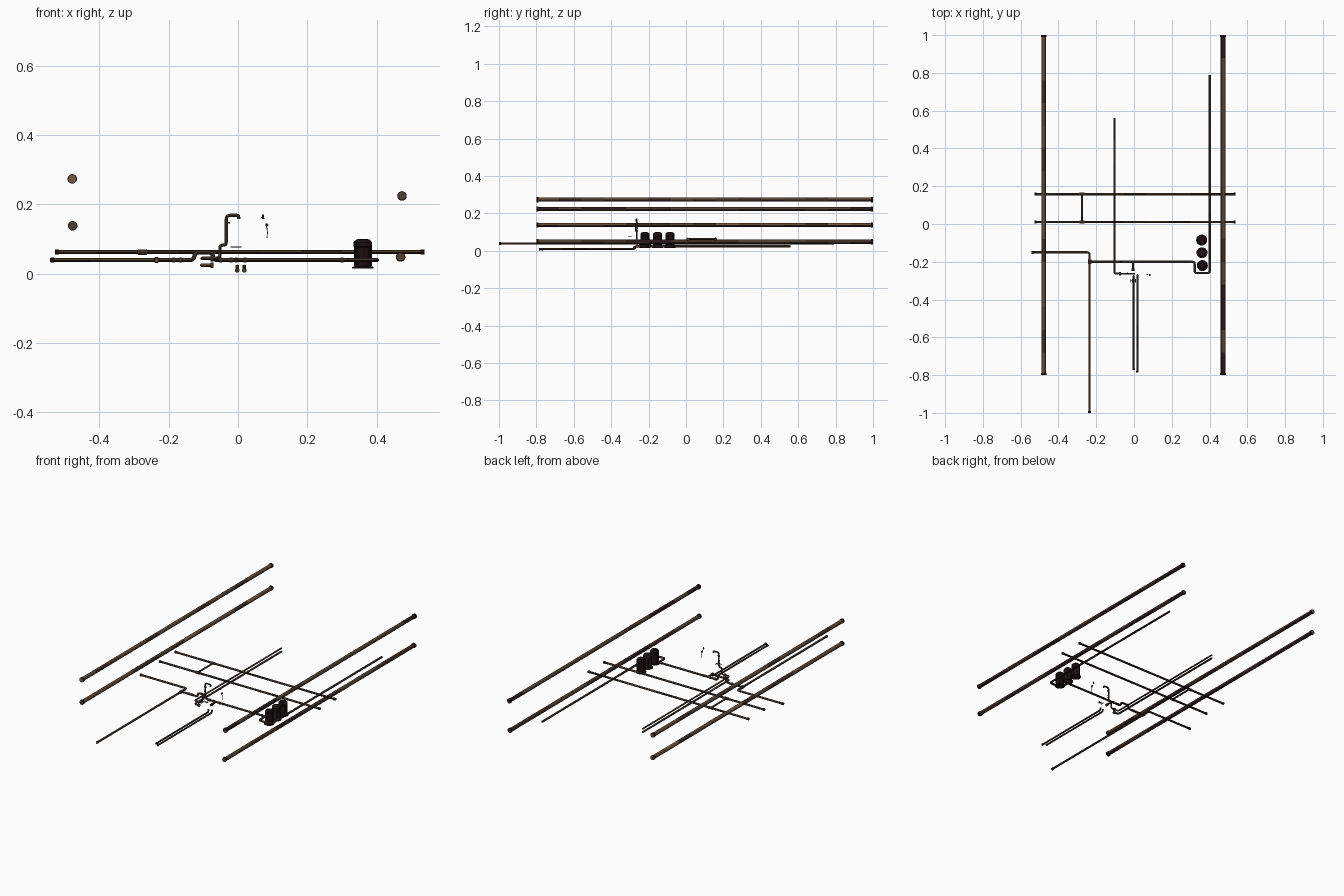
import bpy, math, random
from mathutils import Vector

if "Cube" in bpy.data.objects:
    bpy.data.objects.remove(bpy.data.objects["Cube"])

random.seed(4)


def mat(name, c):
    m = bpy.data.materials.new(name)
    m.diffuse_color = (*c, 1)
    m.use_nodes = True
    m.node_tree.nodes["Principled BSDF"].inputs["Base Color"].default_value = m.diffuse_color
    return m


RUST = mat("rust brown", (0.19, 0.1, 0.05))
BROWN = mat("mid brown", (0.115, 0.065, 0.035))
OLIVE = mat("olive brown", (0.075, 0.053, 0.033))
UMBER = mat("umber", (0.045, 0.025, 0.016))
DARK = mat("dark iron", (0.02, 0.009, 0.009))
BLACK = mat("black iron", (0.011, 0.004, 0.005))


def route(pts, bend):
    """Round the corners and split the straights for rust patches."""
    pts = [Vector(p) for p in pts]
    out = [pts[0]]
    for a, b, c in zip(pts, pts[1:], pts[2:]):
        d1, d2 = (a - b), (c - b)
        r = min(bend, d1.length * 0.48, d2.length * 0.48)
        p, q = b + d1.normalized() * r, b + d2.normalized() * r
        for i in range(6):
            t = i / 5
            out.append(p * (1 - t) ** 2 + b * 2 * t * (1 - t) + q * t * t)
    out.append(pts[-1])
    full = [out[0]]
    for a, b in zip(out, out[1:]):
        n = max(1, round((b - a).length / 0.06))
        full += [a.lerp(b, (i + 1) / n) for i in range(n)]
    return full


def pipe(name, pts, r, mats, bend=0.014, sides=16, cap=None):
    """Tube along a path: rusty patches on top, dark iron underneath."""
    path = route(pts, bend)
    cu = bpy.data.curves.new(name, 'CURVE')
    cu.dimensions = '3D'
    cu.bevel_depth = r
    cu.bevel_resolution = sides // 4 - 2
    cu.use_fill_caps = True
    sp = cu.splines.new('POLY')
    sp.points.add(len(path) - 1)
    for p, v in zip(sp.points, path):
        p.co = (*v, 1)
    ob = bpy.data.objects.new(name, cu)
    bpy.context.collection.objects.link(ob)
    bpy.ops.object.select_all(action='DESELECT')
    ob.select_set(True)
    bpy.context.view_layer.objects.active = ob
    bpy.ops.object.convert(target='MESH')
    ob = bpy.context.object
    ob.data.materials.clear()
    n = len(mats)
    for m in mats + [UMBER, DARK]:
        ob.data.materials.append(m)
    axis = 0 if abs(pts[0][0] - pts[1][0]) > 0.2 else 1
    patch = {}
    for f in ob.data.polygons:
        key = round(f.center[axis] / 0.12)
        if len(f.vertices) > 4:
            f.material_index = n
        elif f.normal.z < -0.25:
            f.material_index = patch.setdefault(('under', key), random.choice((n, n + 1, n + 1)))
        else:
            f.material_index = patch.setdefault(key, random.randrange(n))
    bpy.ops.object.shade_smooth_by_angle(angle=math.radians(40))
    # end collars
    if cap:
        for i, (e, q) in enumerate(((path[0], path[1]), (path[-1], path[-2]))):
            d = (q - e).normalized()
            rod(f"{name}_collar_{i}", e + d * 0.0005, e + d * 0.011, cap, BLACK)
    return ob


def rod(name, a, b, r, m, sides=20):
    a, b = Vector(a), Vector(b)
    d = b - a
    bpy.ops.mesh.primitive_cylinder_add(vertices=sides, radius=r, depth=d.length, location=(a + b) / 2)
    ob = bpy.context.object
    ob.rotation_euler = d.to_track_quat('Z', 'Y').to_euler()
    ob.name = name
    ob.data.materials.append(m)
    bpy.ops.object.shade_smooth_by_angle(angle=math.radians(40))
    return ob


def lathe(name, prof, loc, m, n=24):
    vs = [(r * math.cos(k * math.tau / n), r * math.sin(k * math.tau / n), z) for r, z in prof for k in range(n)]
    fs = [(i * n + k, i * n + (k + 1) % n, (i + 1) * n + (k + 1) % n, (i + 1) * n + k)
          for i in range(len(prof) - 1) for k in range(n)]
    fs += [tuple(range(n))[::-1], tuple(range((len(prof) - 1) * n, len(prof) * n))]
    me = bpy.data.meshes.new(name)
    me.from_pydata(vs, [], fs)
    me.materials.append(m)
    ob = bpy.data.objects.new(name, me)
    ob.location = loc
    bpy.context.collection.objects.link(ob)
    bpy.context.view_layer.objects.active = ob
    bpy.ops.object.select_all(action='DESELECT')
    ob.select_set(True)
    bpy.ops.object.shade_smooth_by_angle(angle=math.radians(35))


LEFT = [RUST, BROWN, BROWN, OLIVE, UMBER]
RIGHT = [OLIVE, UMBER, OLIVE, UMBER, DARK]
THIN = [BROWN, RUST, OLIVE]

# four long mains
for nm, x, z, ms in (("main_left_upper", -0.478, 0.273, LEFT), ("main_left_lower", -0.477, 0.138, LEFT),
                     ("main_right_upper", 0.473, 0.224, RIGHT), ("main_right_lower", 0.469, 0.048, RIGHT)):
    pipe(nm, [(x, -0.8, z), (x, 1, z)], 0.0115, ms, sides=20, cap=0.0138)

# cross pipes with the short link between them
for nm, y in (("cross_pipe_back", 0.158), ("cross_pipe_front", 0.01)):
    pipe(nm, [(-0.528, y, 0.062), (0.538, y, 0.062)], 0.006, [BROWN, OLIVE, UMBER], cap=0.0075)
    rod(nm + "_tee", (-0.288, y, 0.062), (-0.262, y, 0.062), 0.0078, UMBER)
pipe("cross_link", [(-0.275, 0.01, 0.062), (-0.275, 0.158, 0.062)], 0.005, THIN)

# left waste pipe
pipe("left_corner_pipe", [(-0.542, -0.15, 0.039), (-0.235, -0.15, 0.039), (-0.235, -1, 0.039)],
     0.006, [RUST, BROWN, BROWN], cap=0.0075)
rod("left_corner_tee", (-0.235, -0.212, 0.039), (-0.235, -0.188, 0.039), 0.009, UMBER)

# feed pipe hopping over the supplies and looping round the canisters
pipe("feed_pipe", [(-0.235, -0.2, 0.039), (-0.128, -0.2, 0.039), (-0.124, -0.2, 0.061), (-0.074, -0.2, 0.061),
                   (-0.07, -0.2, 0.039), (0.321, -0.2, 0.039), (0.321, -0.26, 0.039), (0.401, -0.26, 0.039),
                   (0.401, 0.79, 0.039)], 0.006, [BROWN, OLIVE, OLIVE, UMBER])
for i, x in enumerate((-0.185, -0.165, -0.05, -0.02, 0.02, 0.3)):
    rod(f"feed_collar_{i}", (x - 0.004, -0.2, 0.039), (x + 0.004, -0.2, 0.039), 0.0076, UMBER)
pipe("feed_branch", [(-0.005, -0.2, 0.039), (-0.005, -0.245, 0.039)], 0.005, [OLIVE])
rod("branch_end", (-0.005, -0.235, 0.039), (-0.005, -0.25, 0.039), 0.0075, DARK)

# two supply pipes, the upper one ending in the tap
pipe("supply_upper", [(-0.104, 0.56, 0.044), (-0.104, -0.263, 0.044), (-0.052, -0.263, 0.044),
                      (-0.052, -0.263, 0.082), (-0.034, -0.263, 0.082), (-0.034, -0.263, 0.168),
                      (0.002, -0.263, 0.168), (0.002, -0.263, 0.157)], 0.0046, THIN, bend=0.012)
pipe("supply_lower", [(-0.104, 0.56, 0.024), (-0.104, -0.263, 0.024), (-0.07, -0.263, 0.024)], 0.0055, THIN)
for i, z in enumerate((0.044, 0.024)):
    rod(f"supply_collar_{i}", (-0.08, -0.263, z), (-0.07, -0.263, z), 0.0085, UMBER)
for i, z in enumerate((0.105, 0.12, 0.147)):
    rod(f"tap_collar_{i}", (-0.034, -0.263, z - 0.003), (-0.034, -0.263, z + 0.003), 0.0055, UMBER)
rod("tap_handle", (-0.034, -0.263, 0.147), (-0.023, -0.263, 0.147), 0.002, DARK)

# floor drains
for i, (x, y0, y1) in enumerate(((-0.002, -0.772, -0.28), (0.018, -0.785, -0.275))):
    pipe(f"drain_pipe_{i}", [(x, y0, 0.009), (x, y1, 0.009), (x, y1 + 0.005, 0.024)], 0.005, [OLIVE, UMBER, OLIVE])
    rod(f"drain_ring_{i}", (x, y0, 0.009), (x, y0 + 0.008, 0.009), 0.0065, DARK)

# strainer slats
for i in range(4):
    x = -0.019 + i * 0.009
    rod(f"strainer_slat_{i}", (x, -0.31, 0.077), (x, -0.29, 0.077), 0.0016, UMBER, 8)
rod("strainer_bar", (-0.021, -0.3, 0.077), (0.01, -0.3, 0.077), 0.0012, UMBER, 8)

# wall fittings beside the tap
rod("fitting_head", (0.072, -0.268, 0.157), (0.072, -0.268, 0.17), 0.003, BLACK, 12)
rod("fitting_arm", (0.066, -0.268, 0.162), (0.077, -0.268, 0.158), 0.0015, BLACK, 8)
rod("fitting_knob", (0.083, -0.275, 0.14), (0.083, -0.265, 0.14), 0.0045, BLACK, 12)
pipe("fitting_spout", [(0.08, -0.27, 0.145), (0.085, -0.27, 0.125), (0.084, -0.27, 0.102)], 0.0015, [DARK], sides=12)

# three flanged canisters
profile = [(0.029, 0.014), (0.029, 0.019), (0.0225, 0.021), (0.0215, 0.075), (0.0245, 0.078),
           (0.0245, 0.09), (0.018, 0.098), (0.008, 0.1)]
for i, (x, y) in enumerate(((0.358, -0.085), (0.36, -0.152), (0.362, -0.22))):
    lathe(f"canister_{i}", profile, (x, y, 0), DARK if i == 1 else BLACK)
    for k in range(8):
        a = k * math.tau / 8
        px, py = x + 0.022 * math.cos(a), y + 0.022 * math.sin(a)
        rod(f"canister_{i}_rib_{k}", (px, py, 0.022), (px, py, 0.076), 0.0018, DARK, 8)
